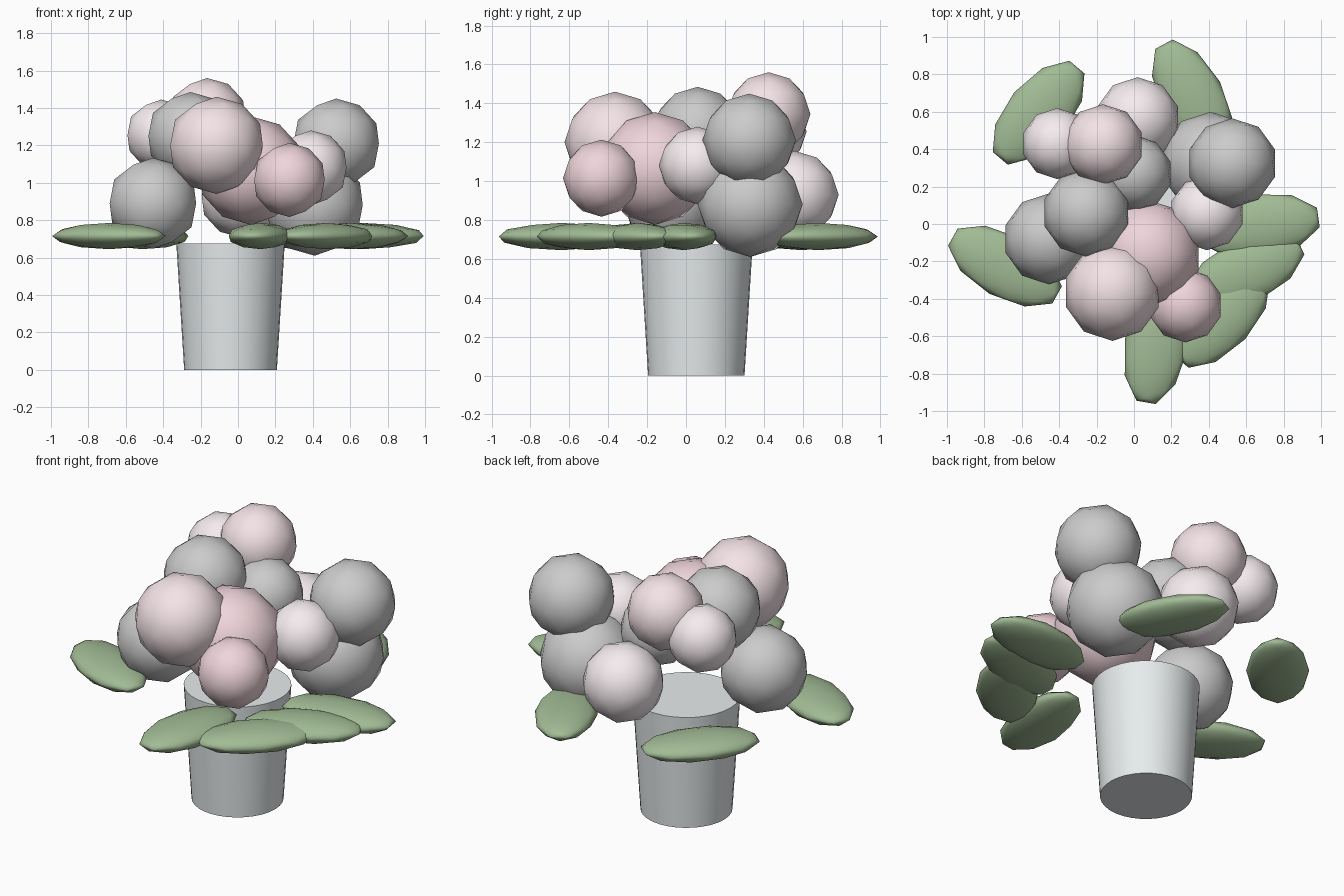
import bpy
from math import radians

if "Cube" in bpy.data.objects:
    bpy.data.objects.remove(bpy.data.objects["Cube"])


def material(name, rgb):
    m = bpy.data.materials.new(name)
    m.diffuse_color = (*rgb, 1)
    m.use_nodes = True
    m.node_tree.nodes["Principled BSDF"].inputs["Base Color"].default_value = m.diffuse_color
    return m


BLUSH = material("blush", (0.92, 0.84, 0.86))
PINK = material("pink", (0.91, 0.77, 0.80))
ROSE = material("rose", (0.87, 0.67, 0.71))
GREEN = material("leaf_green", (0.36, 0.50, 0.30))
ZINC = material("pot_zinc", (0.80, 0.84, 0.85))


def finish(name, mat, angle):
    ob = bpy.context.object
    ob.name = name
    if mat:
        ob.data.materials.append(mat)
    bpy.ops.object.shade_smooth_by_angle(angle=radians(angle))
    return ob


def blob(name, loc, scale, mat, turn=0):
    """Low-poly ball, squashed and turned about z."""
    bpy.ops.mesh.primitive_ico_sphere_add(
        subdivisions=2, radius=1, location=loc, rotation=(0, 0, radians(turn)))
    bpy.context.object.scale = scale
    return finish(name, mat, 80)


# Tapered pot with closed top
bpy.ops.mesh.primitive_cone_add(vertices=32, radius1=0.248, radius2=0.29,
                                depth=0.675, location=(-0.04, 0.053, 0.3375))
finish("pot", ZINC, 40)

# Flower heads: x, y, z, radius, colour
flowers = [
    (0.02, 0.56, 0.93, 0.225, BLUSH),
    (-0.41, 0.43, 1.255, 0.19, BLUSH),
    (0.39, 0.06, 1.08, 0.20, BLUSH),
    (-0.165, 0.425, 1.345, 0.215, PINK),
    (-0.115, -0.365, 1.20, 0.26, PINK),
    (0.07, -0.16, 1.065, 0.29, ROSE),
    (0.275, -0.435, 1.015, 0.198, ROSE),
    (0.0, 0.27, 1.14, 0.205, None),
    (-0.255, 0.06, 1.25, 0.235, None),
    (-0.455, -0.08, 0.89, 0.243, None),
    (0.525, 0.325, 1.21, 0.24, None),
    (0.41, 0.33, 0.88, 0.27, None),
]
for i, (x, y, z, r, mat) in enumerate(flowers, 1):
    blob(f"flower_{i}", (x, y, z), (r, r, r), mat)

# Ring of flat leaves: x, y, direction in degrees
leaves = [
    (-0.69, -0.225, -29), (-0.51, 0.595, 50), (0.31, 0.68, -62),
    (0.67, -0.01, 8), (0.60, -0.25, 25), (0.47, -0.50, 47), (0.12, -0.64, 80),
]
for i, (x, y, turn) in enumerate(leaves, 1):
    blob(f"leaf_{i}", (x, y, 0.715), (0.335, 0.17, 0.07), GREEN, turn)
